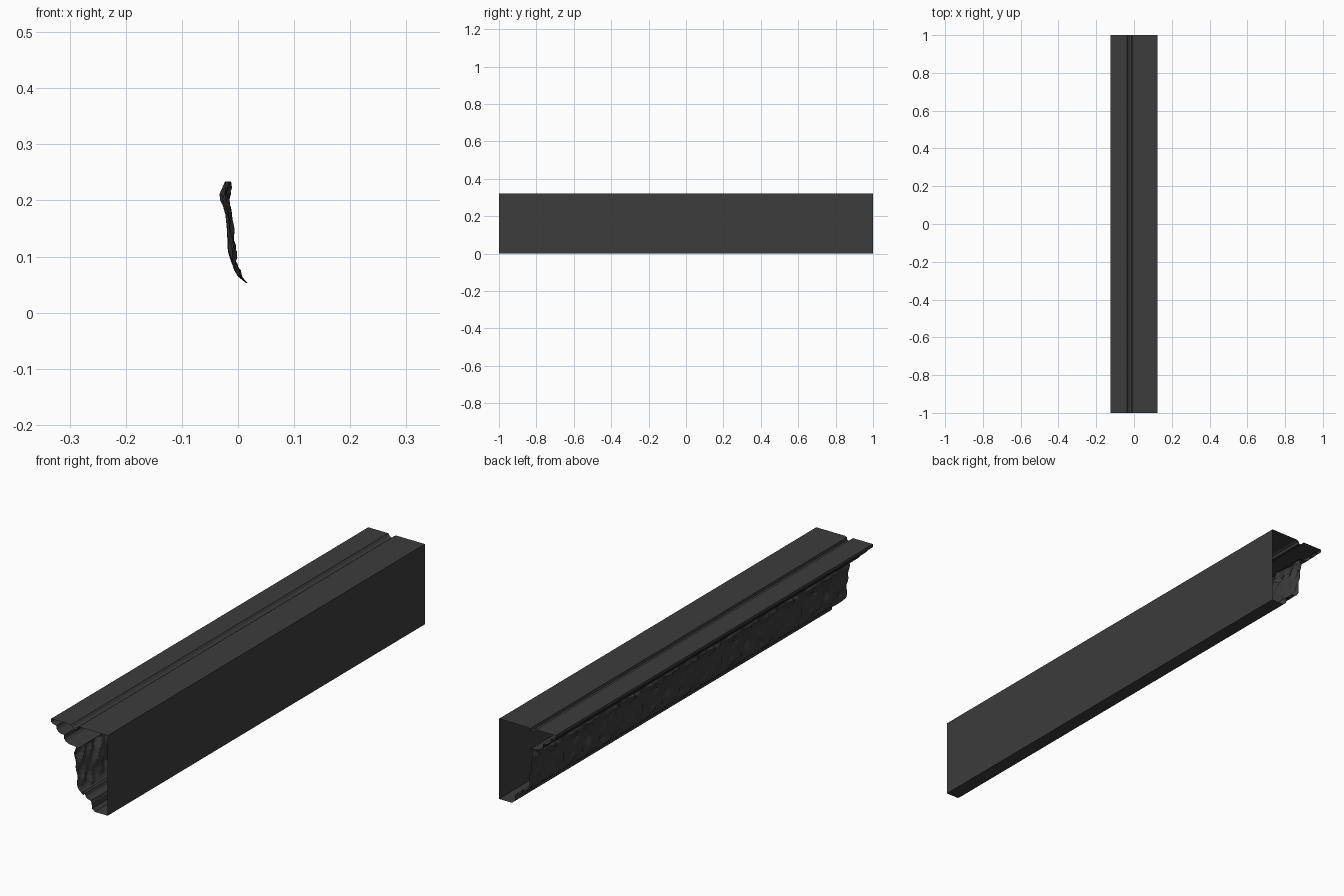
import bpy, math
from mathutils import noise, Vector

if "Cube" in bpy.data.objects:
    bpy.data.objects.remove(bpy.data.objects["Cube"])

mat = bpy.data.materials.new("dark_grey")
mat.diffuse_color = (0.045, 0.045, 0.045, 1)
mat.use_nodes = True
mat.node_tree.nodes["Principled BSDF"].inputs["Base Color"].default_value = mat.diffuse_color


def sheet(name, columns):
    """Skin a list of equal-length point columns (first to last along y)."""
    n = len(columns[0])
    verts = [p for col in columns for p in col]
    faces = []
    for c in range(len(columns) - 1):
        for i in range(n - 1):
            a = c * n + i
            faces.append((a, a + 1, a + n + 1, a + n))
    me = bpy.data.meshes.new(name)
    me.from_pydata(verts, [], faces)
    me.materials.append(mat)
    ob = bpy.data.objects.new(name, me)
    bpy.context.collection.objects.link(ob)
    return ob


# Moulding shell: open section from the top of the carving round to its foot
section = [
    (-0.008, 0.232), (-0.02, 0.238), (-0.045, 0.240), (-0.060, 0.247), (-0.068, 0.257),
    (-0.068, 0.270), (-0.085, 0.273), (-0.097, 0.281), (-0.102, 0.290),
    (-0.102, 0.298), (-0.118, 0.302), (-0.125, 0.309), (-0.125, 0.320),
    (-0.037, 0.320), (-0.031, 0.312), (-0.022, 0.306), (-0.012, 0.306),
    (-0.010, 0.316), (-0.002, 0.320), (0.125, 0.320), (0.125, 0.0),
    (0.068, 0.0), (0.056, 0.010), (0.054, 0.030), (0.050, 0.040),
    (0.036, 0.043), (0.028, 0.050), (0.024, 0.062), (0.012, 0.062),
]
sheet("moulding", [[(x, y, z) for x, z in section] for y in (-1, 1)])

# Carved frieze: repeating leaf relief on a slightly leaning band
TILE, NY, NZ = 0.5, 240, 16
BASE = [(0.0, 0.018, 0.004), (0.08, 0.008, 0.012), (0.3, -0.001, 0.017),
        (0.55, -0.004, 0.016), (0.72, -0.006, 0.018), (0.85, -0.010, 0.025),
        (1.0, -0.009, 0.014)]


def base_at(v):
    for (v0, b0, d0), (v1, b1, d1) in zip(BASE, BASE[1:]):
        if v <= v1:
            t = (v - v0) / (v1 - v0)
            return b0 + t * (b1 - b0), d0 + t * (d1 - d0)
    return BASE[-1][1:]


def relief(y, v):
    u = ((y + 1) % TILE) / TILE
    bend = 0.9 * math.sin(v * math.pi)
    leaf = abs(math.sin(math.pi * (u * 4 + bend)))
    vein = abs(math.sin(math.pi * (u * 9 - v * 2.5)))
    a = 2 * math.pi * u
    rough = noise.noise(Vector((2.2 * math.cos(a), 2.2 * math.sin(a), v * 5)))
    h = 0.45 * leaf + 0.3 * vein + 0.2 + 0.45 * rough
    return max(0.0, min(1.0, h))


columns = []
for j in range(NY + 1):
    y = -1 + 2 * j / NY
    col = []
    for i in range(NZ + 1):
        v = i / NZ
        b, d = base_at(v)
        col.append((b - d * relief(y, v), y, 0.053 + v * 0.181))
    columns.append(col)
sheet("carved_frieze", columns)
